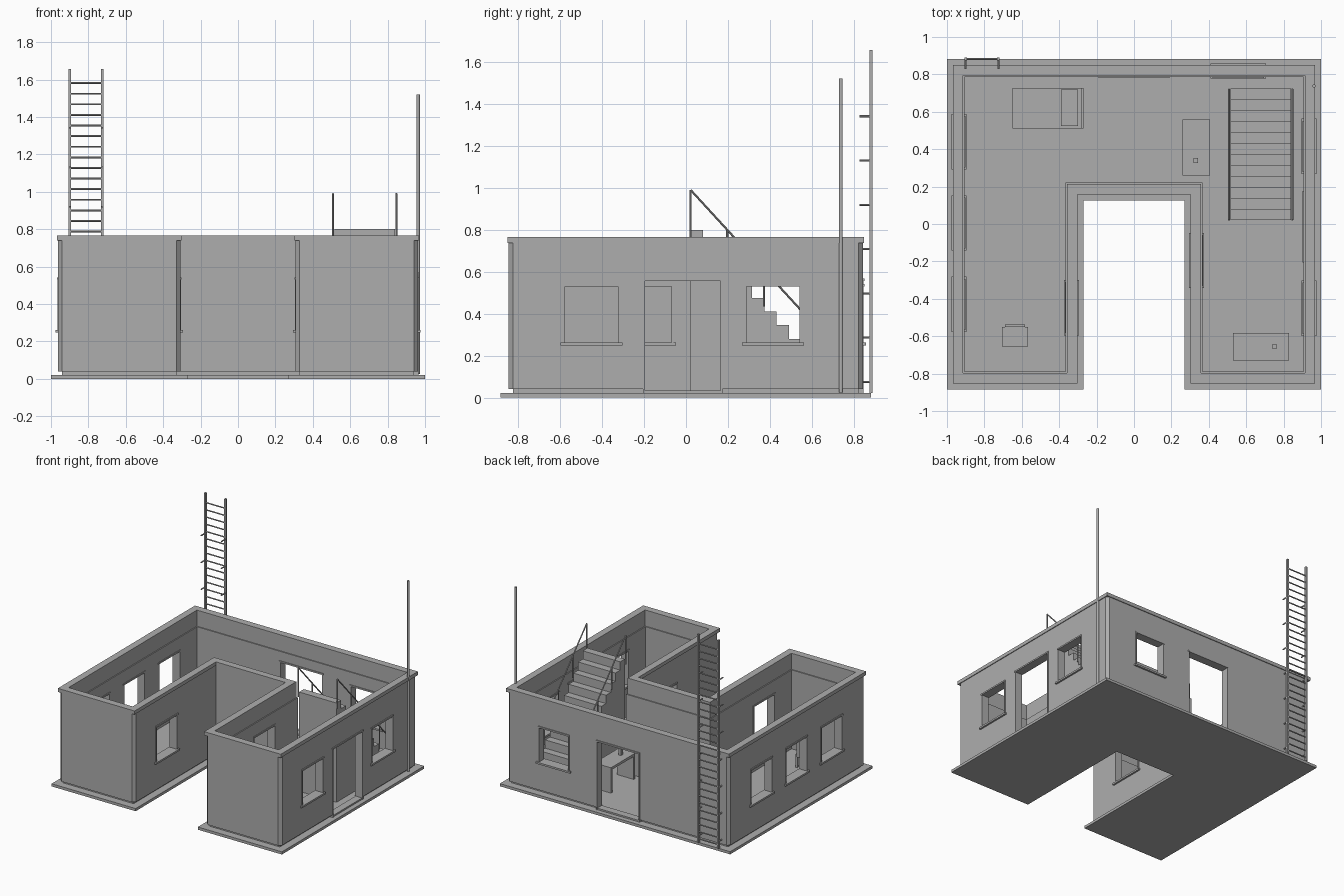
import bpy, bmesh
from mathutils import Vector, Matrix

cube = bpy.data.objects.get("Cube")
if cube:
    bpy.data.objects.remove(cube, do_unlink=True)

GREY = (0.42, 0.42, 0.42, 1)
grey = bpy.data.materials.new("plain grey")
grey.use_nodes = True
grey.diffuse_color = GREY
grey.node_tree.nodes["Principled BSDF"].inputs["Base Color"].default_value = GREY


def finish(name, bm):
    bmesh.ops.recalc_face_normals(bm, faces=bm.faces[:])
    mesh = bpy.data.meshes.new(name)
    bm.to_mesh(mesh)
    bm.free()
    mesh.materials.append(grey)
    obj = bpy.data.objects.new(name, mesh)
    bpy.context.collection.objects.link(obj)
    return obj


def boxes(name, items):
    """One object from boxes given as ((x0, x1), (y0, y1), (z0, z1))."""
    bm = bmesh.new()
    for spans in items:
        mid = Vector([(a + b) / 2 for a, b in spans])
        size = [abs(b - a) for a, b in spans]
        bmesh.ops.create_cube(bm, size=1, matrix=Matrix.Translation(mid) @ Matrix.Diagonal((*size, 1)))
    return finish(name, bm)


def bars(name, segments, radius, sides=8):
    """One object from round bars given as (start, end)."""
    bm = bmesh.new()
    for a, b in segments:
        a, b = Vector(a), Vector(b)
        turn = (b - a).to_track_quat('Z', 'Y').to_matrix().to_4x4()
        bmesh.ops.create_cone(bm, cap_ends=True, segments=sides, radius1=radius, radius2=radius,
                              depth=(b - a).length, matrix=Matrix.Translation((a + b) / 2) @ turn)
    return finish(name, bm)


def outline(d):
    """U-shaped plan, moved inwards by d."""
    x, n, f, m, b = 1 - d, 0.27 + d, -0.884 + d, 0.126 + d, 0.881 - d
    return [(-x, f), (-n, f), (-n, m), (n, m), (n, f), (x, f), (x, b), (-x, b)]


def ring(name, d_out, d_in, z0, z1, chamfer=0):
    bm = bmesh.new()
    loops = [[bm.verts.new((x, y, z)) for x, y in outline(d)]
             for d, z in ((d_out, z0), (d_out, z1), (d_in, z1), (d_in, z0))]
    for k in range(4):
        a, b = loops[k], loops[(k + 1) % 4]
        for i in range(8):
            j = (i + 1) % 8
            bm.faces.new((a[i], a[j], b[j], b[i]))
    if chamfer:
        corners = [bm.edges.get((loops[0][i], loops[1][i])) for i in range(8) if i not in (2, 3)]
        bmesh.ops.bevel(bm, geom=corners, offset=chamfer, offset_type='OFFSET',
                        segments=1, affect='EDGES', profile=0.5)
    return finish(name, bm)


# Ground slab
bm = bmesh.new()
face = bm.faces.new([bm.verts.new((x, y, 0)) for x, y in outline(0)])
top = bmesh.ops.extrude_face_region(bm, geom=[face])["geom"]
bmesh.ops.translate(bm, vec=(0, 0, 0.021), verts=[v for v in top if isinstance(v, bmesh.types.BMVert)])
finish("ground_slab", bm)

# Walls, inner lining, plinth and coping
plinth = ring("plinth", 0.059, 0.087, 0.021, 0.04)
walls = ring("walls", 0.038, 0.087, 0.04, 0.738, chamfer=0.021)
lining = ring("inner_lining", 0.087, 0.095, 0.021, 0.64)
ring("coping", 0.032, 0.087, 0.738, 0.766)

# Openings: wall axis, face position, outward sign, centre, width, is a door
W, D = 0.252, 0.36
right, left, notch, back = 0.962, -0.962, 0.308, 0.843
openings = [
    ('x', right, 1, -0.45, W, False), ('x', right, 1, 0.415, W, False), ('x', right, 1, -0.015, D, True),
    ('x', left, -1, 0.44, W, False), ('x', left, -1, 0.005, W, False), ('x', left, -1, -0.43, W, False),
    ('x', notch, -1, -0.195, W, False), ('x', -notch, 1, -0.447, W, False),
    ('y', back, 1, 0.557, W, False), ('y', back, 1, 0.0, D, True),
]
cuts, frames, sills = [], [], []
for axis, face, s, c, w, door in openings:
    def block(out, inn, u0, u1, z0, z1):
        depth, run = (face + s * out, face - s * inn), (c + u0, c + u1)
        return (depth, run, (z0, z1)) if axis == 'x' else (run, depth, (z0, z1))
    h = w / 2
    z0, z1 = (0.0, 0.555) if door else (0.262, 0.53)
    cuts.append(block(0.04, 0.1, -h, h, z0, z1))
    foot = 0.021 if door else z0
    for side in (-1, 1):
        frames.append(block(0.004, 0.06, side * h, side * (h + 0.009), foot, z1))
    frames.append(block(0.007, 0.062, -h - 0.011, h + 0.011, z1, z1 + 0.012))
    if door:
        sills.append(block(0.0, 0.057, -h, h, 0.021, 0.033))
    else:
        sills.append(block(0.014, 0.066, -h - 0.022, h + 0.022, z0 - 0.014, z0))
boxes("opening_frames", frames)
boxes("window_sills_and_thresholds", sills)
cutter = boxes("opening_cutter", cuts)
cutter.hide_render = True
for obj in (plinth, walls, lining):
    mod = obj.modifiers.new("openings", 'BOOLEAN')
    mod.operation, mod.solver, mod.object = 'DIFFERENCE', 'EXACT', cutter
    bpy.context.view_layer.objects.active = obj
    bpy.ops.object.modifier_apply(modifier=mod.name)
bpy.data.objects.remove(cutter, do_unlink=True)

# Solid staircase rising towards the front
STEPS, RUN, RISE, Y0 = 12, 0.0585, 0.065, 0.022
bm = bmesh.new()
profile = [(Y0, 0.021)]
for i in range(STEPS):
    z = 0.8 - i * RISE
    profile += [(Y0 + i * RUN, z), (Y0 + (i + 1) * RUN, z)]
profile.append((Y0 + STEPS * RUN, 0.021))
face = bm.faces.new([bm.verts.new((0.515, y, z)) for y, z in profile])
top = bmesh.ops.extrude_face_region(bm, geom=[face])["geom"]
bmesh.ops.translate(bm, vec=(0.325, 0, 0), verts=[v for v in top if isinstance(v, bmesh.types.BMVert)])
finish("staircase", bm)

# Stair handrails with posts
rails = []
for x in (0.508, 0.847):
    height = lambda y: 0.99 - (y - Y0) * 1.09
    rails.append(((x, Y0, height(Y0)), (x, 0.72, height(0.72))))
    for k in range(5):
        y = Y0 + k * 0.1745
        foot = max(0.03, 0.76 - int((y - Y0) / RUN) * RISE)
        rails.append(((x, y, foot), (x, y, height(y))))
bars("stair_handrails", rails, 0.005)

# Wall ladder with brackets
xl, xr, yl = -0.9, -0.725, 0.882
boxes("ladder_rails", [((x - 0.007, x + 0.007), (yl - 0.008, yl + 0.008), (0.021, 1.657)) for x in (xl, xr)])
bars("ladder_rungs", [((xl, yl, 0.05 + i * 0.0567), (xr, yl, 0.05 + i * 0.0567)) for i in range(28)], 0.005)
bars("ladder_brackets", [((x, 0.828, 0.075 + i * 0.211), (x, yl, 0.075 + i * 0.211))
                         for x in (xl, xr) for i in range(7)], 0.005)

# Mast
bars("mast", [((0.963, 0.738, 0.025), (0.963, 0.738, 1.52))], 0.009, 12)


# Furniture
def legs(x, y, z, t=0.014):
    return [((a, a + t * s), (b, b + t * r), (0.021, z))
            for a, s in ((x[0], 1), (x[1], -1)) for b, r in ((y[0], 1), (y[1], -1))]


def table(name, x, y, along_x, item):
    ends = [((e, e + t), y, (0.021, 0.2)) if along_x else (x, (e, e + t), (0.021, 0.2))
            for e, t in zip(x if along_x else y, (0.018, -0.018))]
    boxes(name, [(x, y, (0.2, 0.22))] + ends)
    px, py = item
    boxes(name + "_item", [((px - 0.011, px + 0.011), (py - 0.013, py + 0.013), (0.22, 0.27))])


table("back_table", (0.26, 0.405), (0.26, 0.56), False, (0.33, 0.34))
table("front_table", (0.53, 0.83), (-0.73, -0.583), True, (0.752, -0.655))

bx, by = (-0.65, -0.28), (0.51, 0.728)
boxes("bed", [(bx, by, (0.06, 0.115)), ((-0.282, -0.27), by, (0.021, 0.17))] + legs(bx, by, 0.06))
boxes("pillow", [((-0.39, -0.3), (0.525, 0.718), (0.115, 0.135))])

cx, cy = (-0.705, -0.567), (-0.655, -0.55)
boxes("chair", [(cx, cy, (0.11, 0.125)), ((-0.69, -0.582), (-0.55, -0.538), (0.11, 0.24))] + legs(cx, cy, 0.11))
